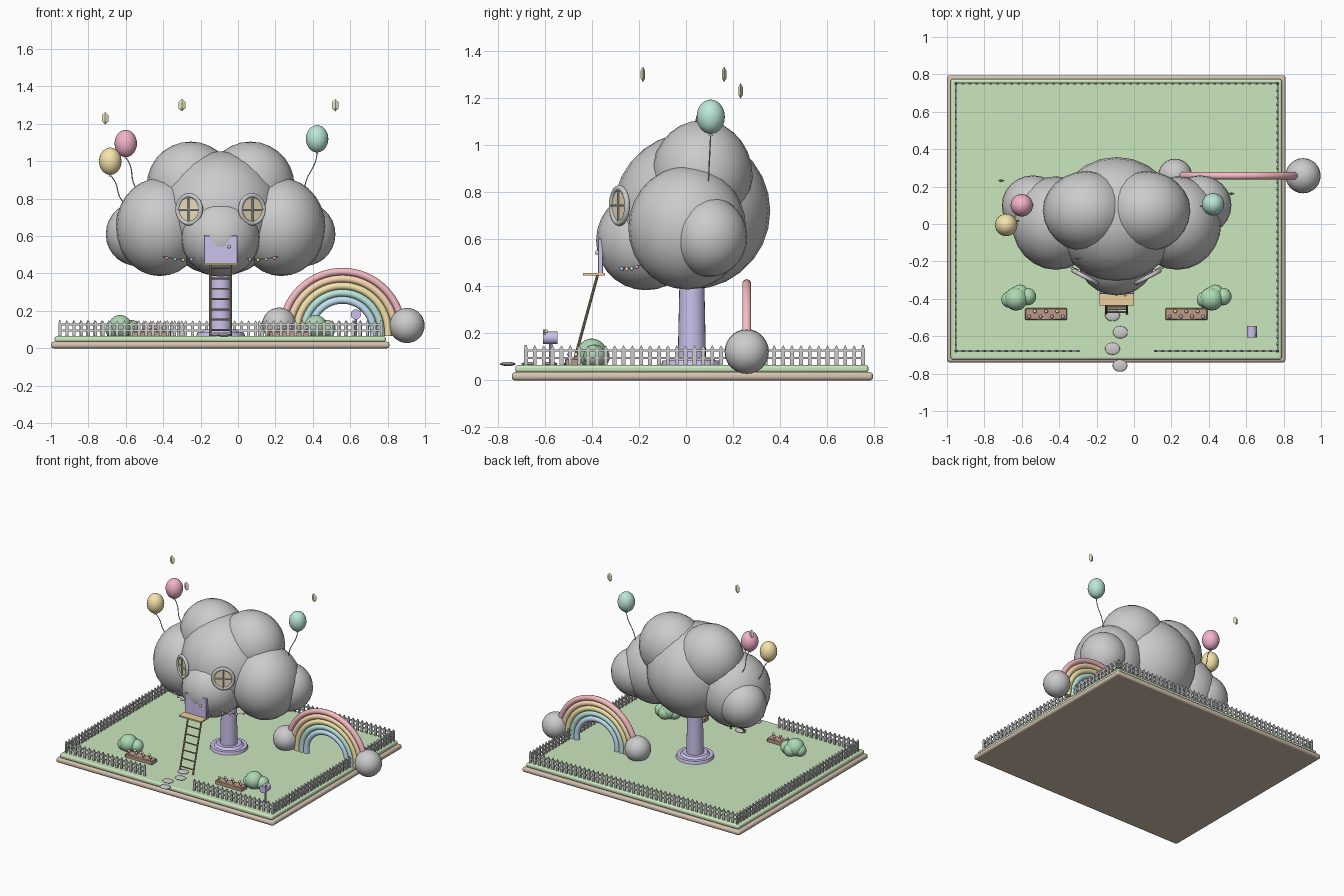
import bpy, math
from mathutils import Vector, Matrix

if "Cube" in bpy.data.objects:
    bpy.data.objects.remove(bpy.data.objects["Cube"])

CX, CY, G = -0.093, 0.025, 0.065   # model axis and lawn height

COL = dict(tan=(.68, .55, .44), green=(.6, .8, .52), lilac=(.6, .54, .84), pink=(.9, .45, .6),
           red=(.93, .5, .55), orange=(.95, .7, .45), yellow=(.92, .78, .4), teal=(.5, .8, .7),
           blue=(.55, .75, .92), bush=(.42, .7, .45), brown=(.5, .33, .24), wood=(.85, .62, .33),
           rung=(.4, .3, .2), pane=(.85, .75, .5), star=(.9, .85, .6))
MATS = {}


def finish(o, name, col=None, smooth=True):
    o.name = name
    if col:
        if col not in MATS:
            MATS[col] = bpy.data.materials.new(col)
            MATS[col].diffuse_color = (*COL[col], 1)
        o.data.materials.clear()
        o.data.materials.append(MATS[col])
    if smooth and o.type == 'MESH':
        bpy.ops.object.select_all(action='DESELECT')
        o.select_set(True)
        bpy.context.view_layer.objects.active = o
        bpy.ops.object.shade_smooth_by_angle(angle=math.radians(40))
    return o


def ball(name, p, r, col=None, seg=24, rings=14):
    bpy.ops.mesh.primitive_uv_sphere_add(segments=seg, ring_count=rings, radius=1, location=p)
    o = bpy.context.object
    o.scale = r if isinstance(r, tuple) else (r, r, r)
    return finish(o, name, col)


def box(name, lo, hi, col=None, bevel=0, seg=3):
    lo, hi = Vector(lo), Vector(hi)
    bpy.ops.mesh.primitive_cube_add(size=1, location=(lo + hi) / 2)
    o = bpy.context.object
    o.data.transform(Matrix.Diagonal((*(hi - lo), 1)))
    if bevel:
        m = o.modifiers.new('bevel', 'BEVEL')
        m.width, m.segments = bevel, seg
    return finish(o, name, col)


def rod(name, a, b, r, col=None, seg=8, r2=None):
    a, b = Vector(a), Vector(b)
    bpy.ops.mesh.primitive_cone_add(vertices=seg, radius1=r, radius2=r if r2 is None else r2,
                                    depth=(b - a).length, location=(a + b) / 2)
    o = bpy.context.object
    o.rotation_mode = 'QUATERNION'
    o.rotation_quaternion = (b - a).to_track_quat('Z', 'Y')
    return finish(o, name, col)


def tube(name, pts, r, col=None, res=2):
    c = bpy.data.curves.new(name, 'CURVE')
    c.dimensions, c.bevel_depth, c.bevel_resolution, c.use_fill_caps = '3D', r, res, True
    s = c.splines.new('POLY')
    s.points.add(len(pts) - 1)
    for q, p in zip(s.points, pts):
        q.co = (*p, 1)
    s.use_smooth = True
    o = bpy.data.objects.new(name, c)
    bpy.context.collection.objects.link(o)
    return finish(o, name, col)


# ground slabs
box('ground_slab', (-1, -.74, 0), (.81, .795, .035), 'tan', .014)
box('lawn', (-.98, -.725, .033), (.79, .775, G), 'green', .012)

# trunk with stepped foot
rod('trunk_foot', (CX, CY, .06), (CX, CY, .085), .132, 'lilac', 32, .125)
rod('trunk_foot_step', (CX, CY, .085), (CX, CY, .1), .1, 'lilac', 32, .085)
rod('trunk', (CX, CY, .09), (CX, CY, .55), .06, 'lilac', 24, .05)

# cloud canopy
ball('cloud_main', (CX, .025, .72), .333)
ball('cloud_front', (CX, -.17, .595), .212)
for s in (-1, 1):
    ball('cloud_top', (CX + s * .16, .068, .87), (.235, .215, .235))
    ball('cloud_side', (CX + s * .325, .005, .648), (.235, .25, .262))
    ball('cloud_outer', (CX + s * .447, .1, .61), (.167, .16, .17))

# round windows with cross bars
for s in (-1, 1):
    rot = Matrix.Translation((CX + s * .168, -.283, .743)) @ Matrix.Rotation(s * math.radians(28), 4, 'Z')
    up = rot @ Matrix.Rotation(math.pi / 2, 4, 'X')
    bpy.ops.mesh.primitive_torus_add(major_radius=.07, minor_radius=.012, major_segments=32, minor_segments=10)
    bpy.context.object.matrix_world = up @ Matrix.Diagonal((1, 1.06, 1, 1))
    finish(bpy.context.object, 'window_frame')
    rod('window_pane', rot @ Vector((0, .006, 0)), rot @ Vector((0, -.004, 0)), .07, 'pane', 32)
    for d in (Vector((.068, -.006, 0)), Vector((0, -.006, .07))):
        rod('window_bar', rot @ d, rot @ Vector((-d.x, d.y, -d.z)), .005)

# door, knob, porch
box('door', (CX - .09, -.374, .452), (CX + .09, -.352, .603), 'lilac', .003, 1)
ball('door_knob', (CX + .045, -.378, .543), .009, 'yellow', 12, 8)
box('porch', (CX - .092, -.437, .446), (CX + .092, -.345, .457), 'wood')

# ladder
top, foot = Vector((0, -.375, .45)), Vector((0, -.48, G))
for s in (-1, 1):
    e = Vector((CX + s * .055, 0, 0))
    rod('ladder_rail', top + e, foot + e, .006, 'rung')
for i in range(7):
    p = foot.lerp(top, (i + .6) / 7)
    rod('ladder_rung', p + Vector((CX - .055, 0, 0)), p + Vector((CX + .055, 0, 0)), .005, 'rung')

# bunting with little coloured beads
for s in (-1, 1):
    a, b = Vector((CX + s * .31, -.195, .49)), Vector((CX + s * .09, -.3, .487))
    pts = [a.lerp(b, t / 10) - Vector((0, 0, .012 * math.sin(math.pi * t / 10))) for t in range(11)]
    tube('bunting_string', pts, .002)
    for i, c in enumerate(('pink', 'teal', 'yellow', 'blue', 'pink')):
        ball('bunting_bead', pts[2 * i + 1] - Vector((0, .004, .004)), .009, c, 10, 6)

# balloons
for c, p, e in (('pink', (-.6, .1, 1.095), (-.535, .1, .84)),
                ('yellow', (-.683, -.005, 1.0), (-.605, .02, .77)),
                ('teal', (.423, .105, 1.12), (.355, .095, .845))):
    p, e = Vector(p), Vector(e)
    ball('balloon', p, (.06, .06, .073), c)
    a = p - Vector((0, 0, .073))
    rod('balloon_knot', a - Vector((0, 0, .008)), a + Vector((0, 0, .006)), .009, c, 10, .002)
    tube('balloon_string', [a.lerp(e, t / 8) + Vector((.008 * math.sin(t * math.pi / 4), 0, 0))
                            for t in range(9)], .003)

# sparkles
for p in ((-.71, .232, 1.23), (-.3, -.183, 1.3), (.52, .162, 1.3)):
    bpy.ops.mesh.primitive_uv_sphere_add(segments=4, ring_count=2, radius=1, location=p)
    bpy.context.object.scale = (.021, .011, .033)
    finish(bpy.context.object, 'sparkle', 'star', False)

# rainbow and its cloud ends
RX, RY, RZ = .558, .258, .09
for i, c in enumerate(('red', 'orange', 'yellow', 'teal', 'blue')):
    r = .32 - i * .038
    arc = [(RX + r * math.cos(t * math.pi / 32), RY, RZ + r * math.sin(t * math.pi / 32)) for t in range(33)]
    tube('rainbow_band', [(RX + r, RY, G)] + arc + [(RX - r, RY, G)], .02, c, 3)
ball('rainbow_cloud_left', (.22, RY, .127), .091)
ball('rainbow_cloud_right', (.904, RY, .122), .094)

# bushes
for x in (-.63, .415):
    for dx, dy, z, r in ((0, 0, .115, .063), (.06, .012, .105, .047), (-.036, -.004, .1, .044), (.02, .028, .1, .048)):
        ball('bush', (x + dx, -.4 + dy, z), r, 'bush', 18, 12)

# flower beds
for x in (-.47, .28):
    box('flower_bed', (x - .112, -.513, .06), (x + .112, -.45, .092), 'brown', .004, 1)
    for i in range(7):
        p = Vector((x - .09 + i * .03, -.481 + (.014 if i % 2 else -.014), .09))
        rod('flower_stem', p, p + Vector((0, 0, .02)), .003, 'bush', 6)
        ball('flower', p + Vector((0, 0, .02)), .01, ('pink', 'yellow', 'lilac', 'red')[i % 4], 10, 6)

# stepping stones
for x, y in ((-.115, -.487), (-.073, -.579), (-.115, -.667), (-.075, -.757)):
    ball('stepping_stone', (x, y, .07), (.04, .033, .009), None, 18, 8)

# letter box on a post
rod('letterbox_post', (.63, -.575, G), (.63, -.575, .17), .007, 'lilac')
rod('letterbox_body', (.63, -.608, .181), (.63, -.545, .181), .027, 'lilac', 20)
rod('letterbox_flag_pole', (.652, -.6, .18), (.652, -.6, .215), .003, 'yellow')
box('letterbox_flag', (.65, -.608, .203), (.654, -.588, .217), 'yellow')


# picket fence: each run is an array of pointed pickets plus two rails
def fence(a, b):
    a, b = Vector((*a, 0)), Vector((*b, 0))
    n = round((b - a).length / .0375)
    d = (b - a).normalized()
    side = Vector((-d.y, d.x, 0)) * .005
    w, verts, faces = d * .008, [], []
    prof = ((-1, G - .005), (1, G - .005), (1, .135), (0, .15), (-1, .135))
    for i in range(n + 1):
        p, k = a.lerp(b, i / n), len(verts)
        for sd in (-1, 1):
            verts += [p + w * u + side * sd + Vector((0, 0, z)) for u, z in prof]
        faces += [(k + 4, k + 3, k + 2, k + 1, k), tuple(range(k + 5, k + 10))]
        faces += [(k + j, k + (j + 1) % 5, k + 5 + (j + 1) % 5, k + 5 + j) for j in range(5)]
    me = bpy.data.meshes.new('fence_pickets')
    me.from_pydata(verts, [], faces)
    o = bpy.data.objects.new('fence_pickets', me)
    bpy.context.collection.objects.link(o)
    t = Vector((abs(side.x), abs(side.y), 0)) * .8
    for z in (.09, .122):
        box('fence_rail', a - t + Vector((0, 0, z)), b + t + Vector((0, 0, z + .01)))


L, R, F, B = -.953, .768, -.68, .752
fence((L, F), (-.3, F))
fence((.114, F), (R, F))
fence((L, B), (R, B))
fence((L, F), (L, B))
fence((R, F), (R, B))

for m in bpy.data.materials:
    if m.users and not m.is_grease_pencil:
        m.use_nodes = True
        m.node_tree.nodes["Principled BSDF"].inputs["Base Color"].default_value = m.diffuse_color
